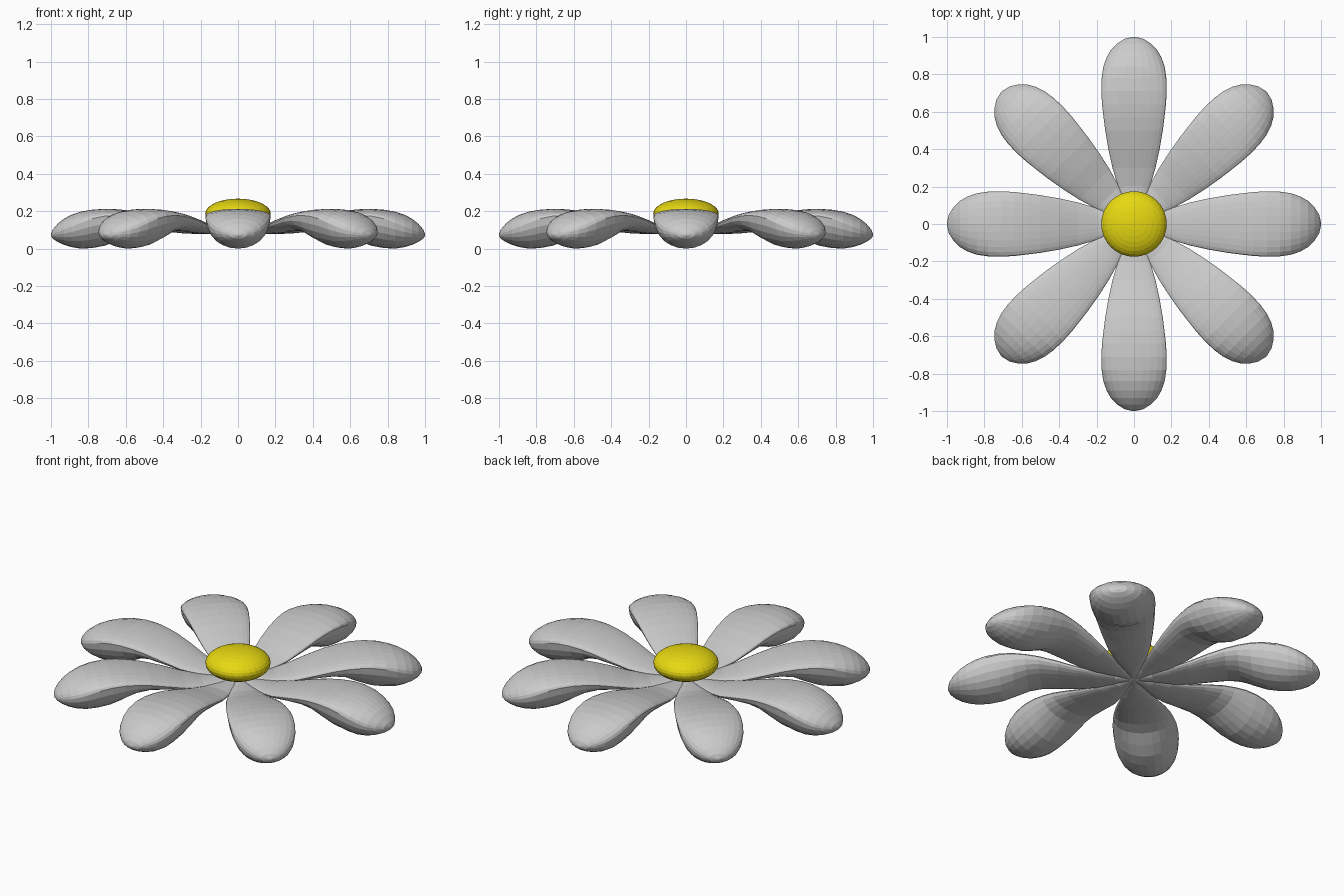
import bpy, bmesh, math
from mathutils import Matrix

if "Cube" in bpy.data.objects:
    bpy.data.objects.remove(bpy.data.objects["Cube"])

def material(name, rgb):
    m = bpy.data.materials.new(name)
    m.diffuse_color = (*rgb, 1)
    m.use_nodes = True
    m.node_tree.nodes["Principled BSDF"].inputs["Base Color"].default_value = m.diffuse_color
    return m

petal_mat = material("petal_grey", (0.6, 0.6, 0.6))
yellow = material("centre_yellow", (0.8, 0.69, 0.006))

# Petal stations: radius, half width, top z, edge z, bottom z
STATIONS = [
    (0.00, 0.010, 0.105, 0.095, 0.080),
    (0.10, 0.045, 0.107, 0.095, 0.077),
    (0.20, 0.085, 0.112, 0.098, 0.077),
    (0.30, 0.115, 0.135, 0.112, 0.082),
    (0.40, 0.137, 0.165, 0.138, 0.092),
    (0.50, 0.154, 0.190, 0.162, 0.095),
    (0.57, 0.163, 0.202, 0.173, 0.080),
    (0.64, 0.171, 0.210, 0.178, 0.045),
    (0.71, 0.175, 0.213, 0.174, 0.016),
    (0.78, 0.173, 0.208, 0.160, 0.003),
    (0.84, 0.164, 0.198, 0.138, 0.000),
    (0.89, 0.147, 0.181, 0.117, 0.008),
    (0.93, 0.124, 0.160, 0.101, 0.020),
    (0.965, 0.090, 0.132, 0.088, 0.036),
    (0.99, 0.050, 0.103, 0.079, 0.053),
    (1.00, 0.008, 0.080, 0.075, 0.068),
]
SIDES = 24

def petal_mesh():
    bm = bmesh.new()
    rings = []
    for r, w, top, edge, bottom in STATIONS:
        ring = []
        for i in range(SIDES):
            a = 2 * math.pi * i / SIDES
            s = math.sin(a)
            z = edge + s * ((top - edge) if s > 0 else (edge - bottom))
            ring.append(bm.verts.new((r, w * math.cos(a), z)))
        rings.append(ring)
    for a, b in zip(rings, rings[1:]):
        for i in range(SIDES):
            j = (i + 1) % SIDES
            bm.faces.new((a[i], a[j], b[j], b[i]))
    bm.faces.new(rings[0])
    bm.faces.new(rings[-1])
    bmesh.ops.recalc_face_normals(bm, faces=bm.faces)
    me = bpy.data.meshes.new("petal")
    bm.to_mesh(me)
    bm.free()
    me.materials.append(petal_mat)
    return me

# Eight drooping petals around the centre
mesh = petal_mesh()
for k in range(8):
    ob = bpy.data.objects.new(f"petal_{k + 1}", mesh)
    ob.matrix_world = Matrix.Rotation(k * math.pi / 4, 4, 'Z')
    bpy.context.collection.objects.link(ob)

# Flattened yellow centre
bpy.ops.mesh.primitive_uv_sphere_add(segments=32, ring_count=16, radius=1, location=(0, 0, 0.187))
centre = bpy.context.object
centre.name = "flower_centre"
centre.scale = (0.175, 0.175, 0.08)
centre.data.materials.append(yellow)
